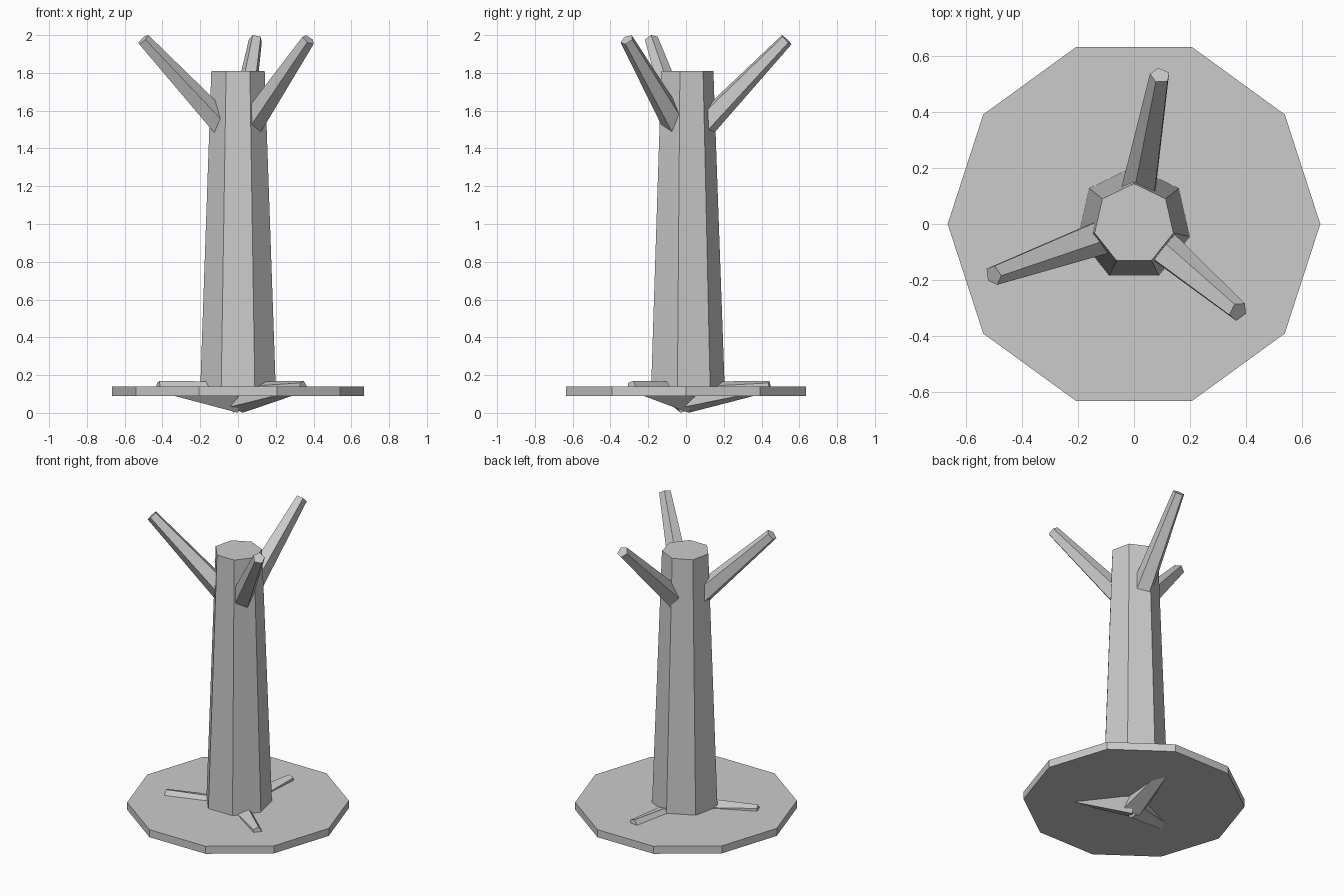
import bpy, bmesh, math
from mathutils import Matrix, Vector

if "Cube" in bpy.data.objects:
    bpy.data.objects.remove(bpy.data.objects["Cube"])


def tapered(name, sides, start, end, r1, r2, azimuth):
    """Capped tapered prism from start to end; both given as (radial, height) along an azimuth in degrees."""
    (ra, za), (rb, zb) = start, end
    length = math.hypot(rb - ra, zb - za)
    tilt = math.atan2(rb - ra, zb - za)
    mid = Vector(((ra + rb) / 2, 0, (za + zb) / 2))
    mat = (Matrix.Rotation(math.radians(azimuth), 4, 'Z')
           @ Matrix.Translation(mid)
           @ Matrix.Rotation(tilt, 4, 'Y'))
    bm = bmesh.new()
    bmesh.ops.create_cone(bm, cap_ends=True, segments=sides,
                          radius1=r1, radius2=r2, depth=length, matrix=mat)
    mesh = bpy.data.meshes.new(name)
    bm.to_mesh(mesh)
    bm.free()
    obj = bpy.data.objects.new(name, mesh)
    bpy.context.collection.objects.link(obj)
    return obj


# Ten-sided ground disc
tapered("ground_disc", 10, (0, 0.09), (0, 0.14), 0.667, 0.667, 18)

# Seven-sided tapering trunk
tapered("trunk", 7, (0, 0.10), (0, 1.81), 0.206, 0.145, 0)

# Three bare branches: azimuth, start height, tip distance
for i, (az, z0, tip) in enumerate([(80, 1.506, 0.54), (200, 1.514, 0.535), (320, 1.519, 0.487)]):
    tapered(f"branch_{i + 1}", 5, (0.08, z0), (tip, 1.976), 0.07, 0.037, az)

# Three roots, thick under the trunk and poking up through the disc
for i, az in enumerate((80, 200, 320)):
    tapered(f"root_{i + 1}", 5, (0, 0.083), (0.45, 0.141), 0.087, 0.03, az)
